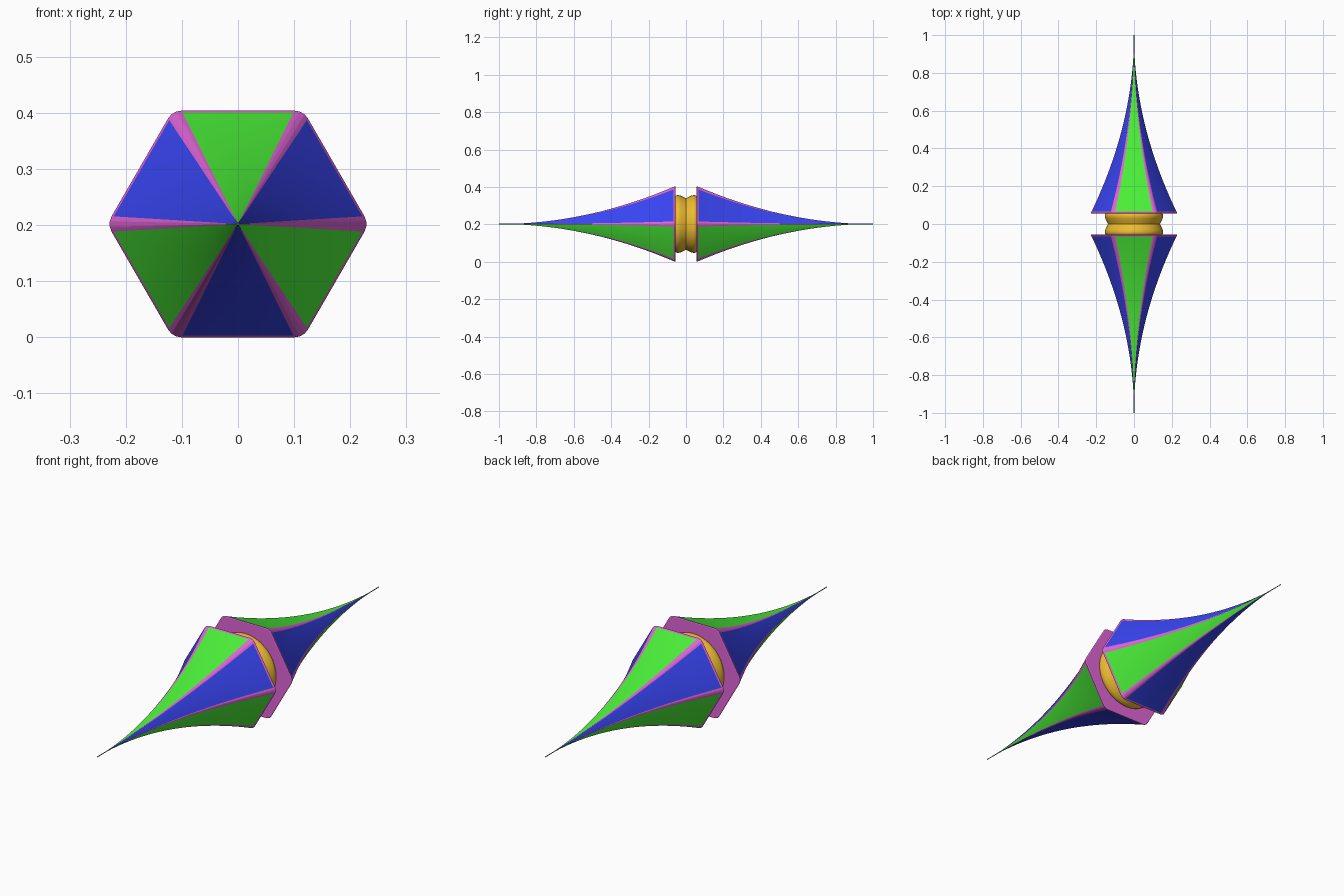
import bpy, bmesh
from math import radians, cos, sin, tan, pi

if "Cube" in bpy.data.objects:
    bpy.data.objects.remove(bpy.data.objects["Cube"])

R, CZ = 0.2333, 0.202          # hexagon circumradius, axis height
BASE, TIP = 0.058, 1.0         # spike start and end along y
FILLET, SEG = 0.0277, 3        # rounded hexagon corners


def material(name, rgb):
    m = bpy.data.materials.new(name)
    m.diffuse_color = (*rgb, 1)
    m.use_nodes = True
    m.node_tree.nodes["Principled BSDF"].inputs["Base Color"].default_value = m.diffuse_color
    return m


green = material("green", (0.07, 0.87, 0.04))
blue = material("blue", (0.04, 0.06, 0.90))
purple = material("purple", (0.75, 0.13, 0.68))
gold = material("gold", (0.85, 0.50, 0.03))


def hexagon():
    """Rounded hexagon outline, SEG + 1 points per corner."""
    pts, d = [], R - FILLET / cos(pi / 6)
    for k in range(6):
        c = k * pi / 3
        for i in range(SEG + 1):
            a = c - pi / 6 + (pi / 3) * i / SEG
            pts.append((d * cos(c) + FILLET * cos(a), d * sin(c) + FILLET * sin(a)))
    return pts


def loft(name, outline, rows, mats, pick, angle):
    """Skin scaled copies of an outline along y; pick(row, side) gives the material."""
    bm = bmesh.new()
    rings = [[bm.verts.new((x * s, y, CZ + z * s)) for x, z in outline] for y, s in rows]
    n = len(outline)
    for r in range(len(rings) - 1):
        for i in range(n):
            j = (i + 1) % n
            f = bm.faces.new((rings[r][i], rings[r][j], rings[r + 1][j], rings[r + 1][i]))
            f.material_index = pick(r, i)
    bm.faces.new(rings[0])
    bm.faces.new(rings[-1])
    bmesh.ops.recalc_face_normals(bm, faces=bm.faces)
    me = bpy.data.meshes.new(name)
    bm.to_mesh(me)
    bm.free()
    for m in mats:
        me.materials.append(m)
    ob = bpy.data.objects.new(name, me)
    bpy.context.collection.objects.link(ob)
    bpy.ops.object.select_all(action='DESELECT')
    ob.select_set(True)
    bpy.context.view_layer.objects.active = ob
    bpy.ops.object.shade_smooth_by_angle(angle=radians(angle))


def spike_colour(row, side):
    corner, i = divmod(side, SEG + 1)
    if row < 2 or i < SEG:
        return 0                       # rim and rounded corners
    return 1 if corner % 2 else 2      # alternating green and blue faces


def flare(y):
    return max(((TIP - y) / (TIP - BASE)) ** 2, 0.008)


# Two mirrored hexagonal spikes with concave sides
ys = [BASE + 0.008 + (TIP - BASE - 0.008) * i / 28 for i in range(29)]
rows = [(BASE - 0.002, 0.985), (BASE, 1.0)] + [(y, flare(y)) for y in ys]
for name, s in (("front_spike", -1), ("back_spike", 1)):
    loft(name, hexagon(), [(s * y, k) for y, k in rows], (purple, green, blue), spike_colour, 10)

# Waisted round hub between the spikes
circle = [(cos(2 * pi * i / 64), sin(2 * pi * i / 64)) for i in range(64)]
half = [(0.06, 0.146), (0.052, 0.153), (0.042, 0.155), (0.03, 0.152), (0.015, 0.145)]
hub = [(-y, r) for y, r in half] + [(0, 0.138)] + half[::-1]
loft("hub", circle, hub, (gold,), lambda r, i: 0, 35)
